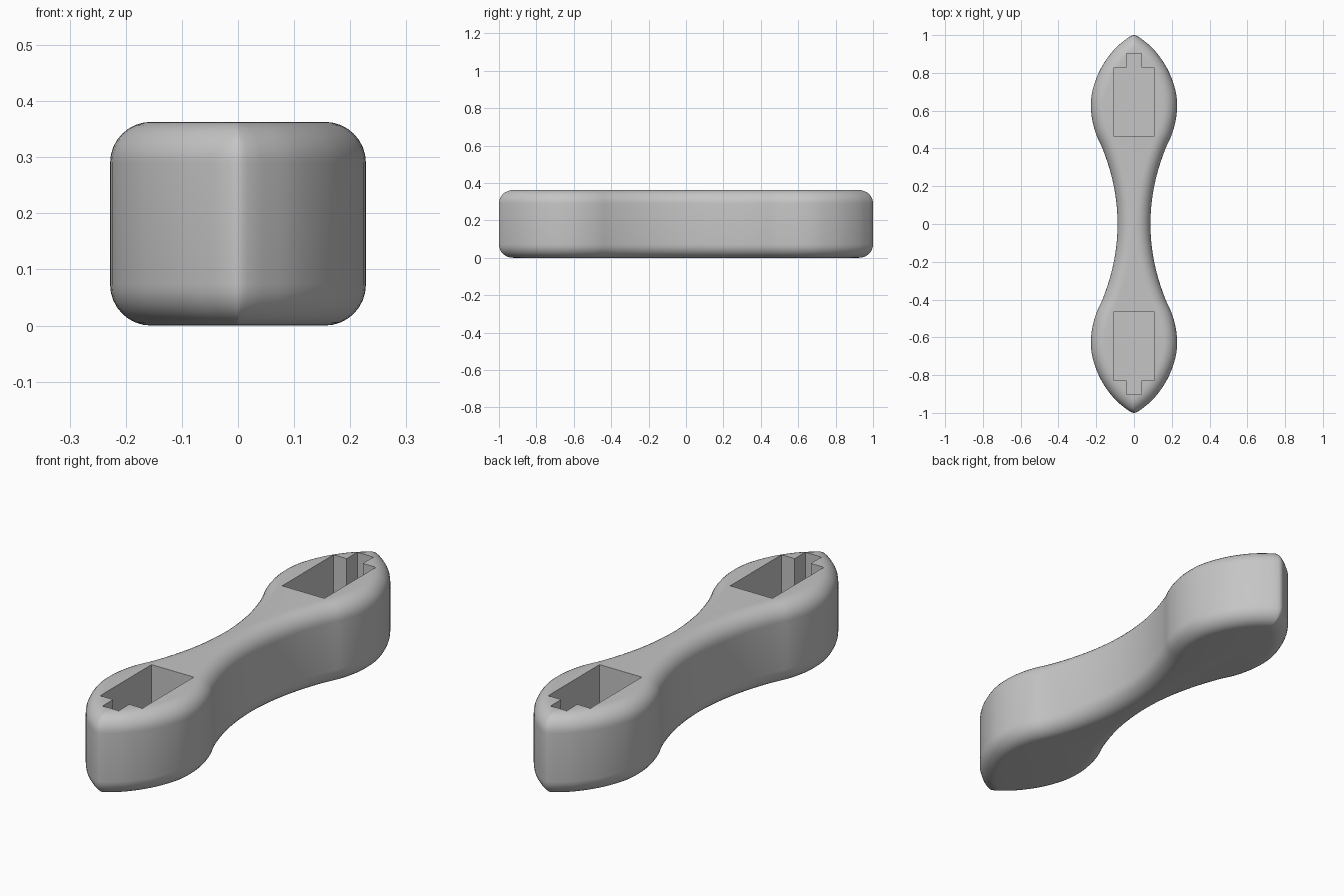
import bpy, bmesh, math

if "Cube" in bpy.data.objects:
    bpy.data.objects.remove(bpy.data.objects["Cube"], do_unlink=True)

HEIGHT, FILLET, STEPS, DEPTH = 0.363, 0.073, 8, 0.28

grey = bpy.data.materials.new("plain grey")
grey.use_nodes = True
colour = (0.56, 0.56, 0.56, 1)
grey.diffuse_color = colour
grey.node_tree.nodes["Principled BSDF"].inputs["Base Color"].default_value = colour

# Half width along the length, from waist to tip: (y, x)
PROFILE = [(0, .087), (.1, .092), (.2, .107), (.3, .132), (.4, .167), (.47, .199),
           (.55, .221), (.63, .228), (.71, .219), (.8, .187), (.87, .147),
           (.93, .099), (.97, .053), (.99, .025), (1, 0)]


def smooth_profile(points, cuts=3):
    """Catmull-Rom curve through the points, mirrored at the waist."""
    first, last = points[1], points[-2]
    p = [(-first[0], first[1])] + points + [(last[0], -last[1])]
    out = []
    for a, b, c, d in zip(p, p[1:], p[2:], p[3:]):
        for k in range(cuts):
            t = k / cuts
            out.append(tuple(0.5 * (2 * b[i] + (c[i] - a[i]) * t
                             + (2 * a[i] - 5 * b[i] + 4 * c[i] - d[i]) * t * t
                             + (3 * b[i] - a[i] - 3 * c[i] + d[i]) * t ** 3) for i in (0, 1)))
    return out + [points[-1]]


def inset_quarter(curve, dist):
    """Offset the quarter outline inward, trimming it where it meets the axis."""
    pts = []
    for i, (y, x) in enumerate(curve):
        if i == 0:
            ty, tx = 1, 0
        elif i == len(curve) - 1:
            ty, tx = 0, -1
        else:
            ty = curve[i + 1][0] - curve[i - 1][0]
            tx = curve[i + 1][1] - curve[i - 1][1]
        n = math.hypot(tx, ty)
        pts.append((x - dist * ty / n, y + dist * tx / n))
    for i in range(1, len(pts)):
        (x0, y0), (x1, y1) = pts[i - 1], pts[i]
        if x1 <= 0:
            apex = y0 + (y1 - y0) * x0 / (x0 - x1)
            return pts[:i] + [(0, apex)] * (len(pts) - i)
    return pts


def full_outline(q):
    right_back = q[:-1]
    left_back = [(-x, y) for x, y in reversed(q)][:-1]
    left_front = [(-x, -y) for x, y in q][:-1]
    right_front = [(x, -y) for x, y in reversed(q)][:-1]
    return right_back + left_back + left_front + right_front


def make_object(name, bm):
    bmesh.ops.recalc_face_normals(bm, faces=bm.faces[:])
    mesh = bpy.data.meshes.new(name)
    bm.to_mesh(mesh)
    bm.free()
    mesh.materials.append(grey)
    obj = bpy.data.objects.new(name, mesh)
    bpy.context.collection.objects.link(obj)
    return obj


# Body: stacked outlines with rounded top and bottom edges
curve = smooth_profile(PROFILE)
arc = [(FILLET * (1 - math.sin(a)), FILLET * (1 - math.cos(a)))
       for a in (math.pi / 2 * k / STEPS for k in range(STEPS + 1))]
levels = arc + [(d, HEIGHT - z) for d, z in reversed(arc)]
bm = bmesh.new()
rings = [[bm.verts.new((x, y, z)) for x, y in full_outline(inset_quarter(curve, d))]
         for d, z in levels]
for low, high in zip(rings, rings[1:]):
    for i in range(len(low)):
        j = (i + 1) % len(low)
        bm.faces.new((low[i], low[j], high[j], high[i]))
bm.faces.new(rings[0][::-1])
bm.faces.new(rings[-1])
bmesh.ops.remove_doubles(bm, verts=bm.verts[:], dist=0.0001)
body = make_object("handle_body", bm)

# Pockets: a rectangle with a narrow slot towards each tip
pocket = [(.105, .463), (.105, .828), (.04, .828), (.04, .903)]
pocket += [(-x, y) for x, y in reversed(pocket)]
bm = bmesh.new()
for side in (1, -1):
    face = bm.faces.new([bm.verts.new((x * side, y * side, HEIGHT - DEPTH)) for x, y in pocket])
    top = bmesh.ops.extrude_face_region(bm, geom=[face])["geom"]
    bmesh.ops.translate(bm, vec=(0, 0, DEPTH + 0.1),
                        verts=[g for g in top if isinstance(g, bmesh.types.BMVert)])
cutter = make_object("pocket_cutter", bm)
cutter.hide_render = True

cut = body.modifiers.new("pockets", 'BOOLEAN')
cut.operation = 'DIFFERENCE'
cut.solver = 'EXACT'
cut.object = cutter
bpy.ops.object.select_all(action='DESELECT')
body.select_set(True)
bpy.context.view_layer.objects.active = body
bpy.ops.object.modifier_apply(modifier=cut.name)
bpy.data.objects.remove(cutter, do_unlink=True)
bpy.ops.object.shade_smooth_by_angle(angle=math.radians(30))
